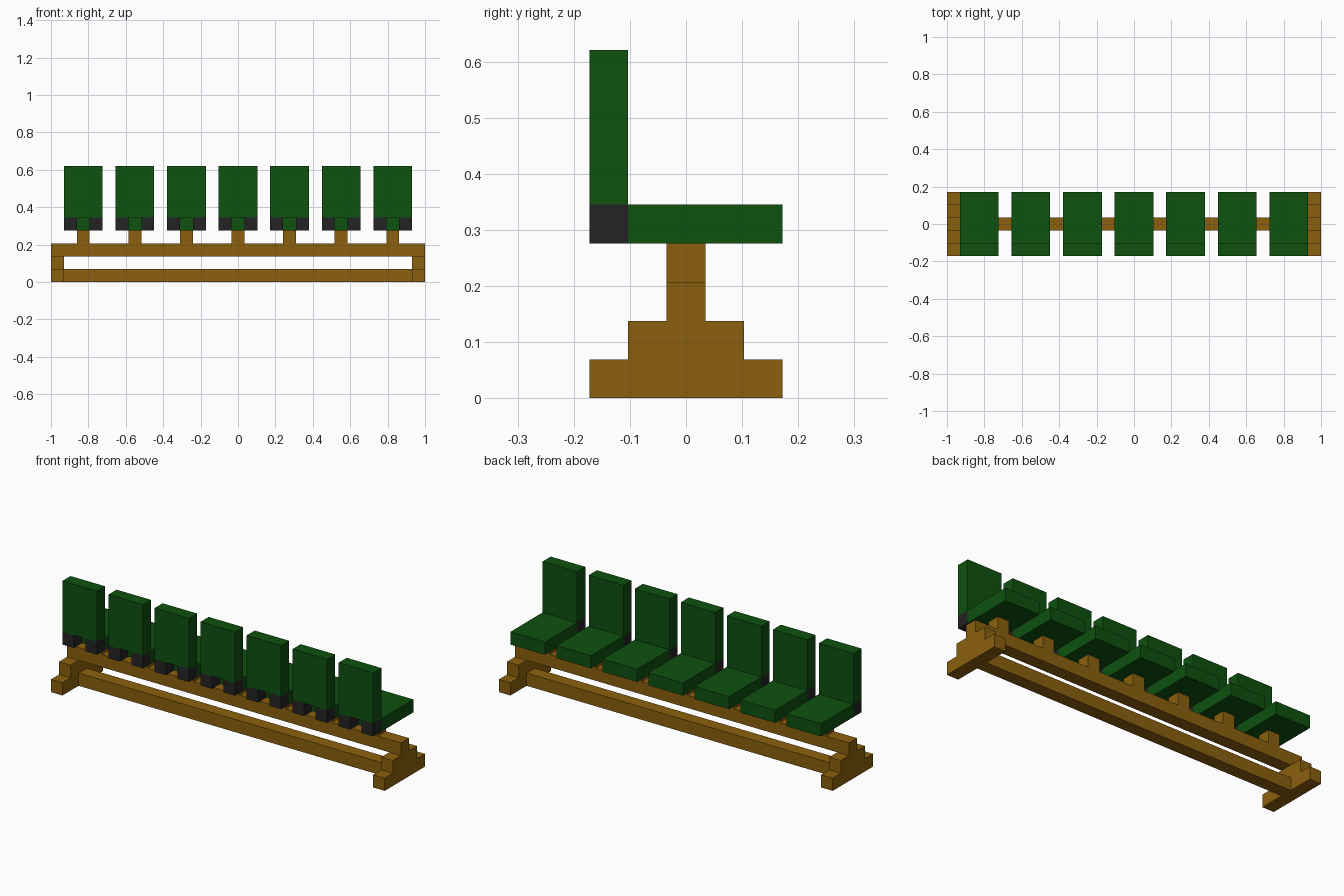
import bpy
from mathutils import Matrix, Vector
import bmesh

if "Cube" in bpy.data.objects:
    bpy.data.objects.remove(bpy.data.objects["Cube"])

U = 2 / 29  # one block of the grid the model is made on


def material(name, rgb):
    m = bpy.data.materials.new(name)
    m.diffuse_color = (*rgb, 1)
    m.use_nodes = True
    m.node_tree.nodes["Principled BSDF"].inputs["Base Color"].default_value = m.diffuse_color
    return m


GREEN = material("dark green", (0.0044, 0.082, 0.0048))
BROWN = material("wood brown", (0.260, 0.117, 0.0044))
BLACK = material("charcoal", (0.017, 0.017, 0.017))


def box(name, mat, x, y, z):
    """Block spanning the (min, max) ranges, given in grid units."""
    spans = (x, y, z)
    centre = Vector([(a + b) / 2 * U for a, b in spans])
    size = [(b - a) * U for a, b in spans]
    bm = bmesh.new()
    bmesh.ops.create_cube(bm, size=1, matrix=Matrix.Translation(centre) @ Matrix.Diagonal((*size, 1)))
    mesh = bpy.data.meshes.new(name)
    bm.to_mesh(mesh)
    bm.free()
    mesh.materials.append(mat)
    ob = bpy.data.objects.new(name, mesh)
    bpy.context.collection.objects.link(ob)
    return ob


# Long rails
box("lower_rail", BROWN, (-13.5, 13.5), (-.5, .5), (0, 1))
box("upper_rail", BROWN, (-14.5, 14.5), (-.5, .5), (2, 3))

# Stepped feet at both ends
for side, x in (("left", (-14.5, -13.5)), ("right", (13.5, 14.5))):
    box(side + "_foot", BROWN, x, (-2.5, 2.5), (0, 1))
    box(side + "_foot_step", BROWN, x, (-1.5, 1.5), (1, 2))

# Seven chairs: post, seat, two back brackets, backrest
for i in range(7):
    c = (i - 3) * 4
    wide = (c - 1.5, c + 1.5)
    box("seat_post", BROWN, (c - .5, c + .5), (-.5, .5), (3, 4))
    box("seat", GREEN, wide, (-1.5, 2.5), (4, 5))
    box("backrest", GREEN, wide, (-2.5, -1.5), (5, 9))
    for x in (c - 1, c + 1):
        box("back_bracket", BLACK, (x - .5, x + .5), (-2.5, -1.5), (4, 5))
